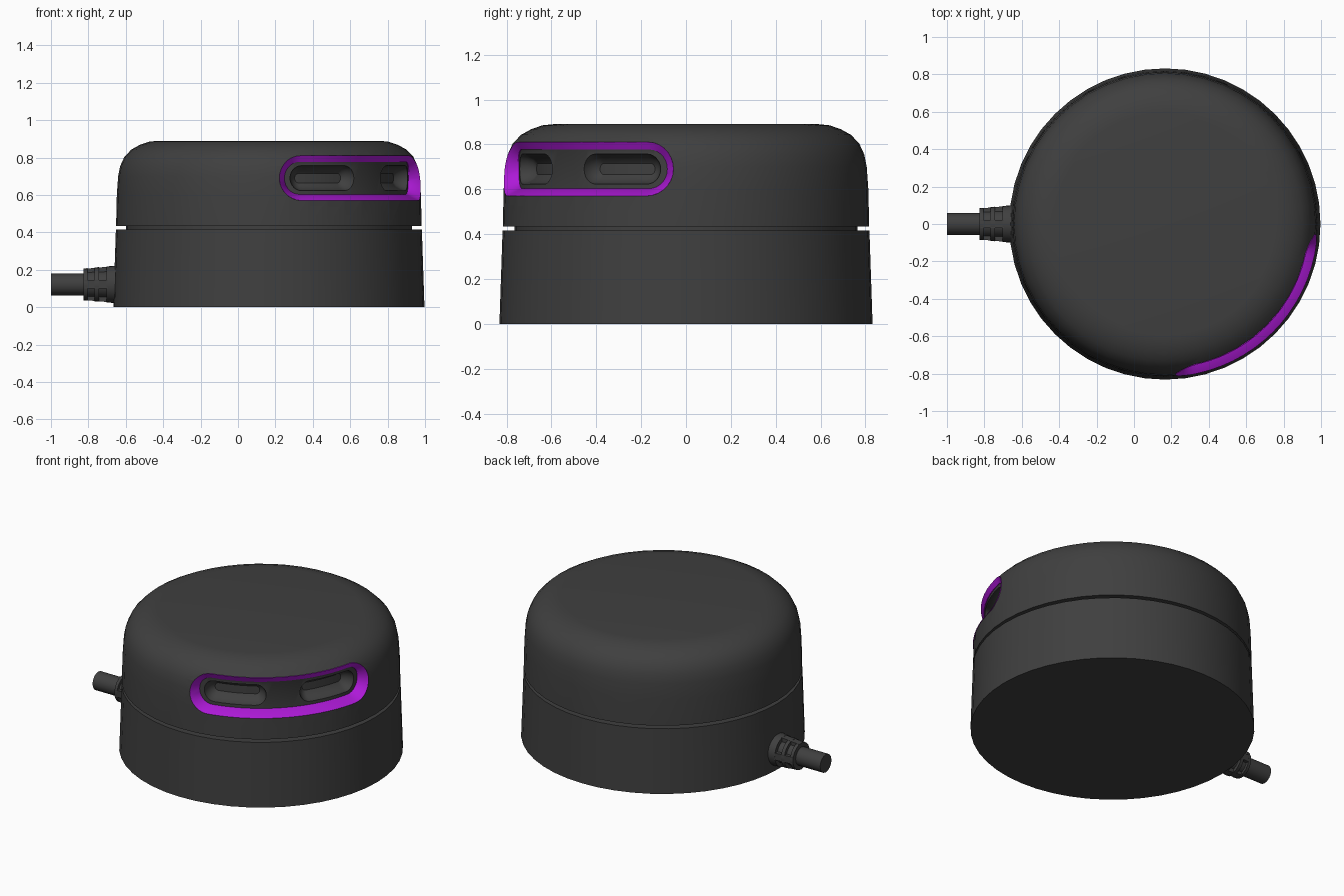
import bpy, bmesh, math
from mathutils import Matrix, Vector

if "Cube" in bpy.data.objects:
    bpy.data.objects.remove(bpy.data.objects["Cube"])

CX = 0.165          # body axis
FACE = -45          # heading of the sensor window, degrees


def material(name, rgb):
    m = bpy.data.materials.new(name)
    m.diffuse_color = (*rgb, 1)
    m.use_nodes = True
    m.node_tree.nodes["Principled BSDF"].inputs["Base Color"].default_value = m.diffuse_color
    return m


DARK = material("dark_grey", (0.05, 0.05, 0.05))
PURPLE = material("purple", (0.42, 0.01, 0.68))


def finish(name, bm, mat=DARK):
    bmesh.ops.recalc_face_normals(bm, faces=bm.faces)
    me = bpy.data.meshes.new(name)
    bm.to_mesh(me)
    bm.free()
    me.materials.append(mat)
    ob = bpy.data.objects.new(name, me)
    bpy.context.collection.objects.link(ob)
    return ob


def smooth(ob):
    bpy.ops.object.select_all(action='DESELECT')
    ob.select_set(True)
    bpy.context.view_layer.objects.active = ob
    bpy.ops.object.shade_smooth_by_angle(angle=math.radians(30))


def lathe(name, profile, segs, mat4):
    """Closed solid turned around local z from (radius, z) points."""
    bm = bmesh.new()
    rings = [[bm.verts.new(mat4 @ Vector((r * math.cos(a), r * math.sin(a), z)))
              for a in (2 * math.pi * i / segs for i in range(segs))] for r, z in profile]
    for a, b in zip(rings, rings[1:]):
        for i in range(segs):
            j = (i + 1) % segs
            bm.faces.new((a[i], a[j], b[j], b[i]))
    bm.faces.new(rings[0])
    bm.faces.new(rings[-1])
    return finish(name, bm)


UPPER = [(0.76, 0.434), (0.817, 0.434), (0.813, 0.60), (0.806, 0.70), (0.795, 0.755),
         (0.772, 0.805), (0.735, 0.843), (0.69, 0.868), (0.64, 0.885), (0.59, 0.89)]


def body_r(z):
    for (r0, z0), (r1, z1) in zip(UPPER[1:], UPPER[2:]):
        if z0 <= z <= z1:
            return r0 + (r1 - r0) * (z - z0) / (z1 - z0)


def stadium(head, L, H, radius, zc=0.69, arc=7, mid=14):
    """Rounded slot wrapped round the body; radius is a function of z."""
    cols = [(-(L - H) - H * math.cos(t), H * math.sin(t))
            for t in (math.pi / 2 * i / arc for i in range(arc + 1))]
    cols += [(-(L - H) + 2 * (L - H) * i / mid, H) for i in range(1, mid)]
    cols += [(-u, h) for u, h in reversed(cols[:arc + 1])]
    pts = cols + [(u, -h) for u, h in reversed(cols[1:-1])]
    out = []
    for u, v in pts:
        a, r = math.radians(head) + u / 0.8, radius(zc + v)
        out.append((CX + r * math.cos(a), r * math.sin(a), zc + v))
    return out


def loft(name, loops, ring=False, mat=DARK):
    bm = bmesh.new()
    vs = [[bm.verts.new(p) for p in loop] for loop in loops]
    n = len(vs[0])
    for a, b in zip(vs, vs[1:] + (vs[:1] if ring else [])):
        for i in range(n):
            j = (i + 1) % n
            bm.faces.new((a[i], a[j], b[j], b[i]))
    if not ring:                       # strip caps that follow the curve
        for loop in (vs[0], vs[-1]):
            for i in range(n // 2):
                quad = (loop[i], loop[i + 1], loop[n - i - 1], loop[(n - i) % n])
                bm.faces.new(list(dict.fromkeys(quad)))
    return finish(name, bm, mat)


def cut(ob, cutter):
    cutter.hide_render = True
    m = ob.modifiers.new("cut", 'BOOLEAN')
    m.operation, m.solver, m.object = 'DIFFERENCE', 'EXACT', cutter
    bpy.context.view_layer.objects.active = ob
    bpy.ops.object.modifier_apply(modifier=m.name)
    bpy.data.objects.remove(cutter)


# Body: base, recessed seam and domed upper housing
axis = Matrix.Translation((CX, 0, 0))
smooth(lathe("base", [(0.832, 0), (0.818, 0.415), (0.76, 0.415)], 48, axis))
smooth(lathe("seam_core", [(0.765, 0.40), (0.765, 0.45)], 48, axis))
housing = lathe("upper_housing", UPPER, 48, axis)

# Window recess with sloped rim
L, H, W, FLOOR = 0.573, 0.12, 0.033, 0.75
const = lambda r: (lambda z: r)
cut(housing, loft("window_cutter", [
    stadium(FACE, L, H, const(0.95)), stadium(FACE, L, H, body_r),
    stadium(FACE, L - W, H - W, const(FLOOR))]))

# Two scooped sensor pockets
for side in (-1, 1):
    head = FACE + side * 22
    steps = [(0, 0.85), (0, 0.745), (0.008, 0.72), (0.022, 0.695), (0.042, 0.68)]
    cut(housing, loft("pocket_cutter", [
        stadium(head, 0.2 - d, 0.067 - d, const(r)) for d, r in steps]))
smooth(housing)

# Purple rim
smooth(loft("window_rim", [
    stadium(FACE, L, H, lambda z: body_r(z) + 0.004),
    stadium(FACE, L - W, H - W, const(FLOOR + 0.004)),
    stadium(FACE, L - W, H - W, const(FLOOR - 0.01)),
    stadium(FACE, L, H, lambda z: body_r(z) - 0.02)], ring=True, mat=PURPLE))

# Cable and ribbed strain relief, running along x
cord = Matrix.Translation((0, 0, 0.122)) @ Matrix.Rotation(math.pi / 2, 4, 'Y')
relief_r = lambda x: 0.085 + (x + 0.825) * 0.09
smooth(lathe("cable", [(0.058, -1.0), (0.058, -0.6)], 16, cord))
smooth(lathe("relief_core", [(0.068, -0.815), (0.076, -0.6)], 24, cord))
for i, (x0, x1) in enumerate([(-0.825, -0.805), (-0.766, -0.744), (-0.702, -0.6)]):
    smooth(lathe(f"relief_collar_{i}", [(relief_r(x0), x0), (relief_r(x1), x1)], 24, cord))

# Four lengthwise ribs bridging the collars
bm = bmesh.new()
for k in range(4):
    turn = Matrix.Translation((0, 0, 0.122)) @ Matrix.Rotation(k * math.pi / 2, 4, 'X')
    box = bmesh.ops.create_cube(bm, size=1)["verts"]
    for v in box:
        x = -0.7575 + v.co.x * 0.125
        top = relief_r(x) - 0.002 if v.co.z > 0 else 0.05
        v.co = turn @ Vector((x, v.co.y * 0.045, top))
finish("relief_ribs", bm)
